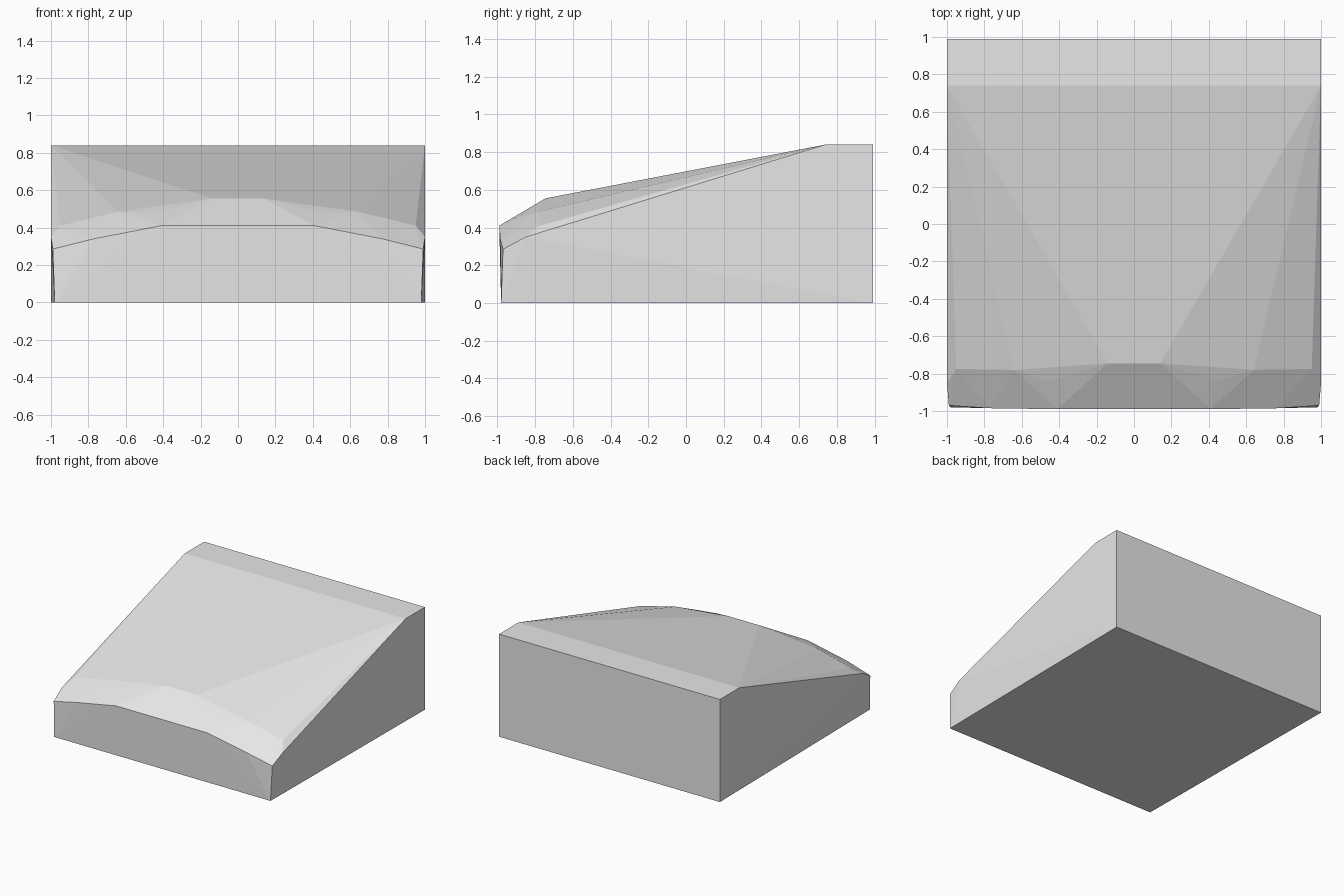
import bpy
import bmesh

old = bpy.data.objects.get("Cube")
if old:
    bpy.data.objects.remove(old, do_unlink=True)

# Single plain grey material
grey = bpy.data.materials.new("light_grey")
grey.use_nodes = True
color = (0.8, 0.8, 0.8, 1)
grey.diffuse_color = color
grey.node_tree.nodes["Principled BSDF"].inputs["Base Color"].default_value = color

# Corners of one half of the block
back = [(1, 0.99, 0), (1, 0.99, 0.84), (1, 0.74, 0.84)]
front_base = [(0.98, -0.98, 0)]
front_rim = [(0.99, -0.97, 0.285), (0.77, -0.985, 0.34), (0.41, -0.99, 0.41)]
side_rim = [(1, -0.85, 0.35)]
brow = [(0.14, -0.745, 0.555), (0.45, -0.84, 0.48),
        (0.64, -0.78, 0.485), (0.95, -0.775, 0.41)]

# Mirror the corners and wrap them in a faceted skin
bm = bmesh.new()
for x, y, z in back + front_base + front_rim + side_rim + brow:
    for side in (-1, 1):
        bm.verts.new((side * x, y, z))
bmesh.ops.convex_hull(bm, input=bm.verts[:])
bmesh.ops.dissolve_limit(bm, angle_limit=0.002, verts=bm.verts[:], edges=bm.edges[:])
bmesh.ops.recalc_face_normals(bm, faces=bm.faces[:])

mesh = bpy.data.meshes.new("wedge_block")
bm.to_mesh(mesh)
bm.free()
mesh.materials.append(grey)
block = bpy.data.objects.new("wedge_block", mesh)
bpy.context.collection.objects.link(block)
